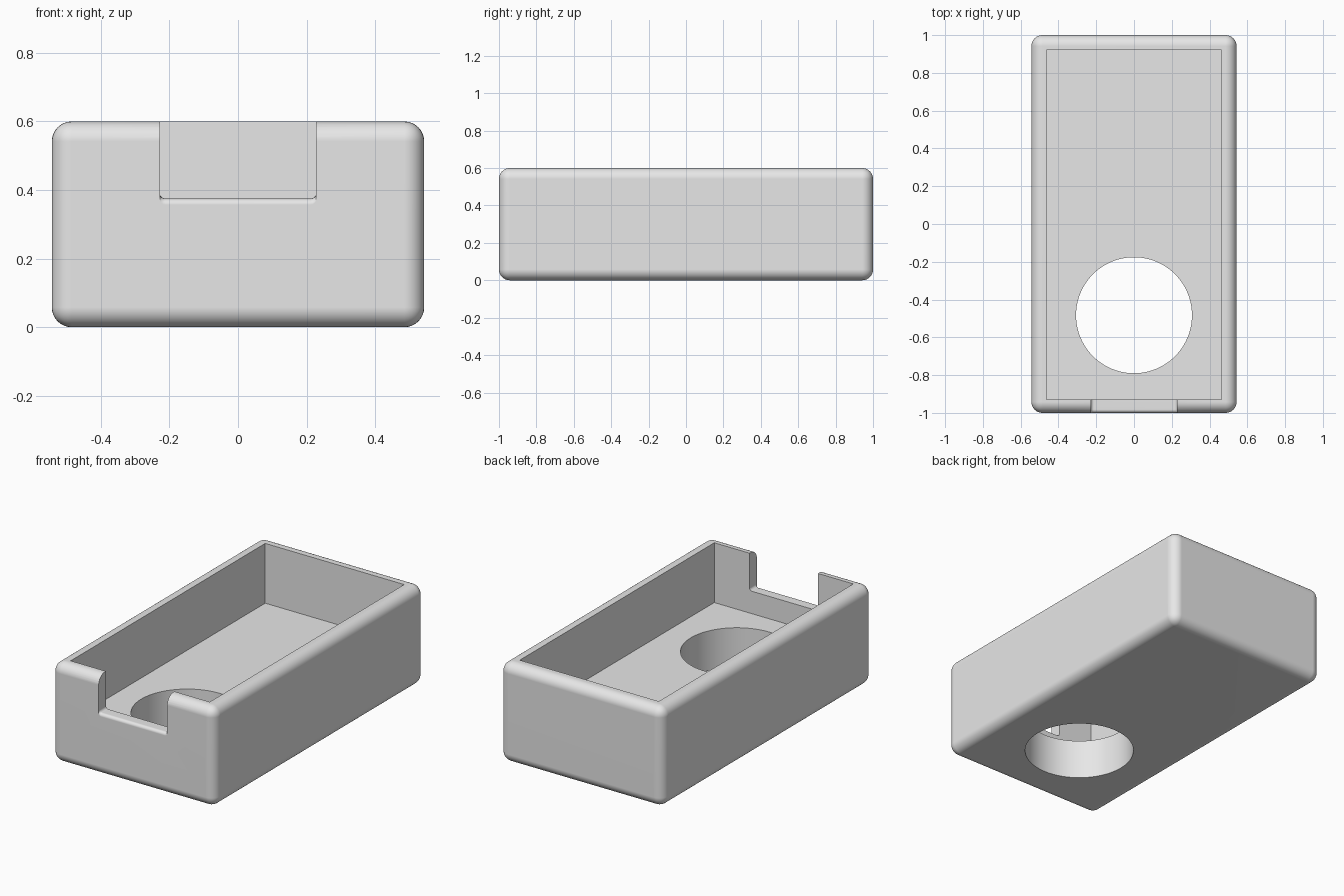
import bpy, bmesh, math

if "Cube" in bpy.data.objects:
    bpy.data.objects.remove(bpy.data.objects["Cube"])

W, L, H = 1.086, 2.0, 0.6      # outer size
R = 0.058                      # outer edge rounding

grey = bpy.data.materials.new("grey")
grey.diffuse_color = (0.8, 0.8, 0.8, 1)
grey.use_nodes = True
grey.node_tree.nodes["Principled BSDF"].inputs["Base Color"].default_value = grey.diffuse_color


def finish(name, bm):
    bmesh.ops.recalc_face_normals(bm, faces=bm.faces)
    me = bpy.data.meshes.new(name)
    bm.to_mesh(me)
    bm.free()
    me.materials.append(grey)
    ob = bpy.data.objects.new(name, me)
    bpy.context.collection.objects.link(ob)
    return ob


def box(name, x0, x1, y0, y1, z0, z1, bevel=0):
    bm = bmesh.new()
    bmesh.ops.create_cube(bm, size=1)
    for v in bm.verts:
        v.co = (x0 + (v.co.x + .5) * (x1 - x0),
                y0 + (v.co.y + .5) * (y1 - y0),
                z0 + (v.co.z + .5) * (z1 - z0))
    if bevel:
        bmesh.ops.bevel(bm, geom=bm.edges[:], offset=bevel, segments=8,
                        profile=0.5, affect='EDGES')
    return finish(name, bm)


def notch_cutter():
    # U-shaped opening; its lower edge flares down in a fillet at the front
    hw, zb, c, f = 0.228, 0.375, 0.016, 0.018
    arc = [math.pi / 2 * i / 4 for i in range(5)]
    right = [(hw - c + c * math.sin(a), zb + c - c * math.cos(a)) for a in arc]
    profile = right + [(hw, 0.8), (-hw, 0.8)] + [(-x, z) for x, z in right[::-1]]
    stations = [(-1.05, f)]
    stations += [(-1 + f - f * math.cos(a), f - f * math.sin(a)) for a in arc]
    stations += [(-0.85, 0)]
    bm = bmesh.new()
    rings = [[bm.verts.new((x, y, z - (drop if z < 0.5 else 0)))
              for x, z in profile] for y, drop in stations]
    n = len(profile)
    for a, b in zip(rings, rings[1:]):
        for i in range(n):
            j = (i + 1) % n
            bm.faces.new((a[i], a[j], b[j], b[i]))
    bm.faces.new(rings[0])
    bm.faces.new(rings[-1])
    return finish("notch_cutter", bm)


def hole_cutter():
    bm = bmesh.new()
    bmesh.ops.create_cone(bm, cap_ends=True, segments=96, radius1=0.307,
                          radius2=0.307, depth=0.8)
    bmesh.ops.translate(bm, verts=bm.verts, vec=(0, -0.483, 0.1))
    return finish("hole_cutter", bm)


# Rounded outer shell
case = box("open_case", -W / 2, W / 2, -L / 2, L / 2, 0, H, R)

# Cavity, round hole through the floor, notch in the front wall
cutters = [box("cavity_cutter", -0.463, 0.463, -0.93, 0.92, 0.24, 0.9),
           hole_cutter(), notch_cutter()]
bpy.context.view_layer.objects.active = case
case.select_set(True)
for cutter in cutters:
    mod = case.modifiers.new("cut", 'BOOLEAN')
    mod.operation = 'DIFFERENCE'
    mod.solver = 'EXACT'
    mod.object = cutter
    bpy.ops.object.modifier_apply(modifier=mod.name)
    bpy.data.objects.remove(cutter)

# Smooth rounding with crisp flat faces
bpy.ops.object.shade_smooth_by_angle(angle=math.radians(30))
wn = case.modifiers.new("weighted_normals", 'WEIGHTED_NORMAL')
wn.keep_sharp = True
